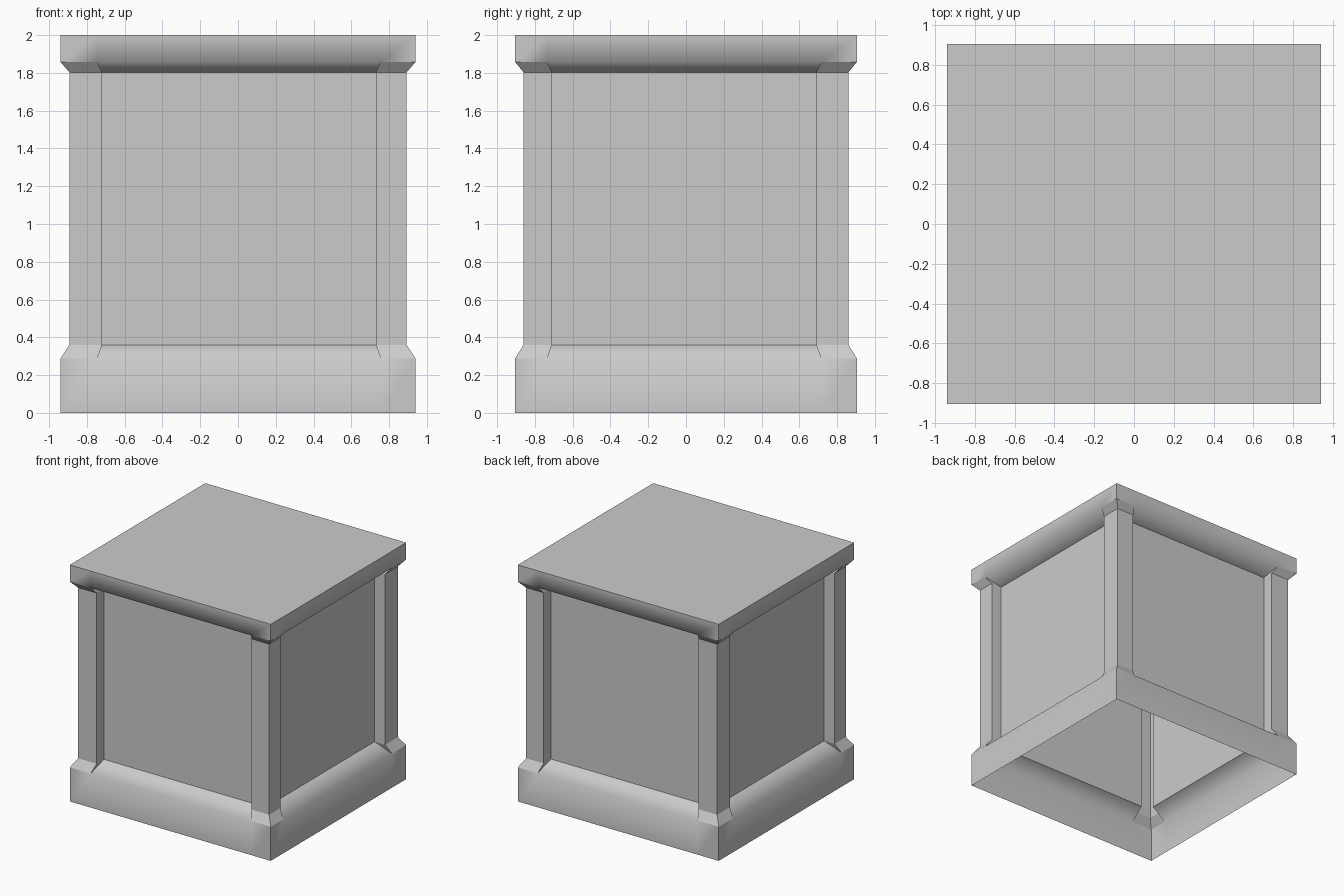
import bpy, bmesh, math

if "Cube" in bpy.data.objects:
    bpy.data.objects.remove(bpy.data.objects["Cube"])

# half sizes: outer slab edge, post outer face, recessed panel
OUT = (0.94, 0.905)
POST = (0.893, 0.86)
PANEL = (0.795, 0.762)
# inner edges of the posts, by side
INNER_X = {1: 0.73, -1: 0.72}
INNER_Y = {1: 0.69, -1: 0.71}
CORNERS = [(1, -1), (1, 1), (-1, 1), (-1, -1)]


def outline(z, outer, panel, widen=0.0):
    """Horizontal section, five points per corner, anticlockwise."""
    ring = []
    for sx, sy in CORNERS:
        xi, yi = INNER_X[sx] + widen, INNER_Y[sy] + widen
        pts = [(xi, panel[1]), (xi, outer[1]), outer, (outer[0], yi), (panel[0], yi)]
        if sx * sy > 0:
            pts.reverse()
        ring += [(sx * x, sy * y, z) for x, y in pts]
    return ring


def loft(name, rings, soft_z=None, cap=False):
    """Skin the sections; soft_z is a height whose long edges stay smooth."""
    bm = bmesh.new()
    loops = [[bm.verts.new(p) for p in r] for r in rings]
    n = len(rings[0])
    for a, b in zip(loops, loops[1:]):
        for i in range(n):
            j = (i + 1) % n
            bm.faces.new((a[i], a[j], b[j], b[i]))
    if cap:
        bm.faces.new([loops[-1][i] for i in range(2, n, 5)])
    bmesh.ops.remove_doubles(bm, verts=bm.verts, dist=0.0005)
    for f in bm.faces:
        f.smooth = True
    for e in bm.edges:
        soft = (soft_z is not None and e.calc_length() > 1
                and all(abs(v.co.z - soft_z) < 0.001 for v in e.verts))
        e.smooth = soft or len(e.link_faces) < 2 or e.calc_face_angle() < math.radians(25)
    mesh = bpy.data.meshes.new(name)
    bm.to_mesh(mesh)
    bm.free()
    ob = bpy.data.objects.new(name, mesh)
    bpy.context.collection.objects.link(ob)
    mod = ob.modifiers.new("weighted_normals", 'WEIGHTED_NORMAL')
    mod.keep_sharp = True
    return ob


def slab(z):
    return outline(z, OUT, OUT, 0.025)


def shaft(z):
    return outline(z, POST, PANEL)


# open base with sloped shoulder
loft("base", [slab(0), slab(0.288), shaft(0.36)], soft_z=0.288)
# recessed panels with corner posts
loft("panels_and_corner_posts", [shaft(0.36), shaft(1.803)])
# sloped moulding and flat top slab
top = loft("top_slab", [shaft(1.803), slab(1.858), slab(2.0)], soft_z=1.858)

# single lid face closing the top
lid = bpy.data.meshes.new("lid")
lid.from_pydata([(sx * OUT[0], sy * OUT[1], 2.0) for sx, sy in CORNERS], [], [(0, 1, 2, 3)])
bpy.context.collection.objects.link(bpy.data.objects.new("lid", lid))
